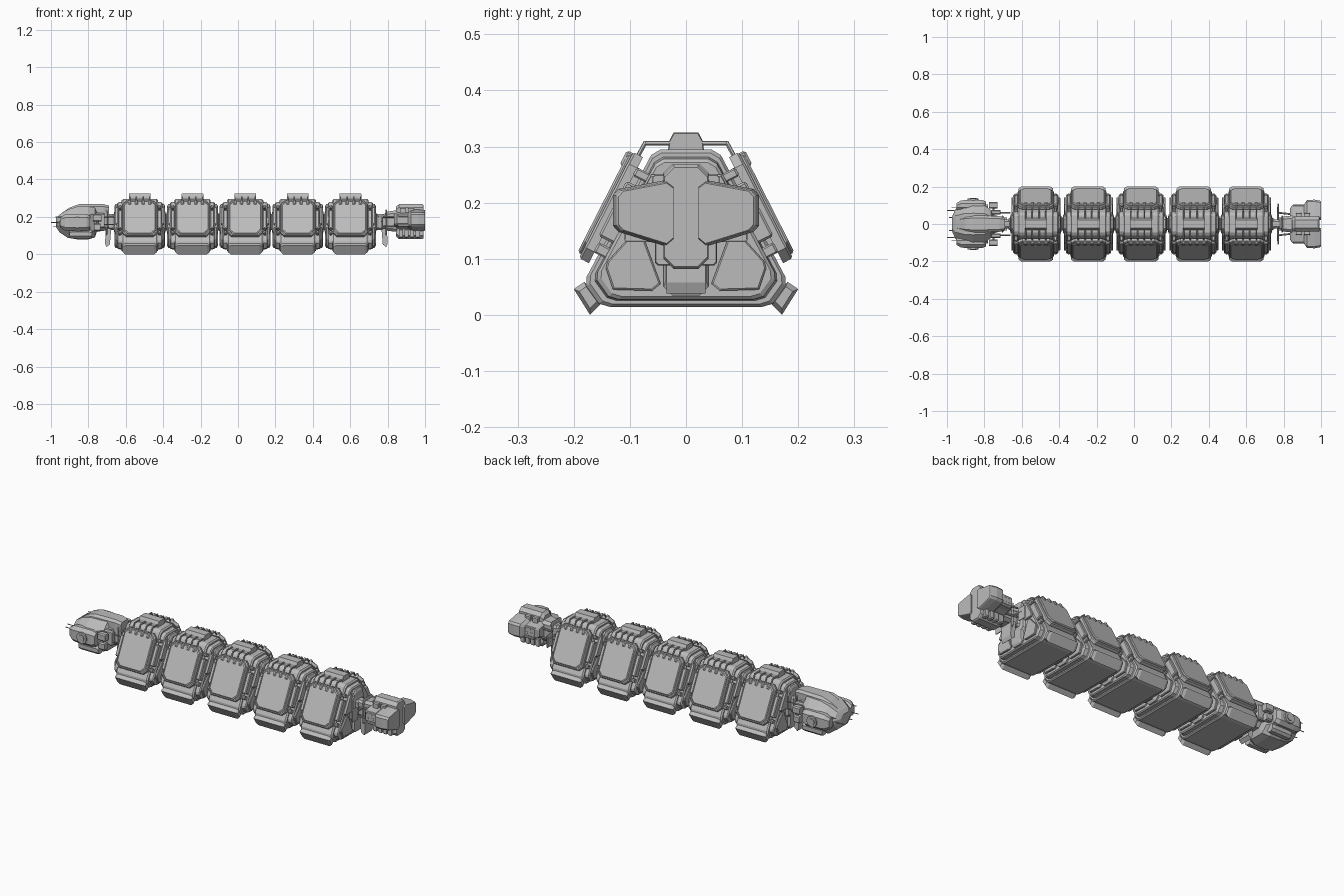
import bpy, bmesh, math
from mathutils import Vector

if "Cube" in bpy.data.objects:
    bpy.data.objects.remove(bpy.data.objects["Cube"])

grey = bpy.data.materials.new("hull grey")
grey.use_nodes = True
grey.diffuse_color = (0.5, 0.5, 0.5, 1)
grey.node_tree.nodes["Principled BSDF"].inputs["Base Color"].default_value = (0.5, 0.5, 0.5, 1)


def skin(name, shapes, mirror=False):
    """Skin each list of rings into a closed solid, optionally mirrored in y."""
    bm = bmesh.new()
    for rings in shapes:
        for side in ((1, -1) if mirror else (1,)):
            loops = [[bm.verts.new((p[0], p[1] * side, p[2])) for p in r] for r in rings]
            for a, b in zip(loops, loops[1:]):
                for i in range(len(a)):
                    j = (i + 1) % len(a)
                    bm.faces.new((a[i], a[j], b[j], b[i]))
            bm.faces.new(loops[0])
            bm.faces.new(loops[-1])
    bmesh.ops.recalc_face_normals(bm, faces=bm.faces)
    mesh = bpy.data.meshes.new(name)
    bm.to_mesh(mesh)
    bm.free()
    mesh.materials.append(grey)
    obj = bpy.data.objects.new(name, mesh)
    bpy.context.collection.objects.link(obj)
    return obj


def along_x(profile, stations, centre):
    """Rings of a (y, z) profile scaled about a centre at each (x, scale)."""
    cy, cz = centre
    return [[(x, cy + (y - cy) * s, cz + (z - cz) * s) for y, z in profile] for x, s in stations]


def octagon(a0, a1, b0, b1, c):
    return [(a0 + c, b0), (a1 - c, b0), (a1, b0 + c), (a1, b1 - c),
            (a1 - c, b1), (a0 + c, b1), (a0, b1 - c), (a0, b0 + c)]


def block(x0, x1, y0, y1, z0, z1, c=0.006):
    """Box with chamfered lengthwise edges and slightly tapered ends."""
    prof = octagon(y0, y1, z0, z1, c)
    t = min(c, (x1 - x0) / 4)
    return along_x(prof, [(x0, .92), (x0 + t, 1), (x1 - t, 1), (x1, .92)],
                   ((y0 + y1) / 2, (z0 + z1) / 2))


def slope_slab(hx, u0, u1, n0, n1, c, edge=.004, cx=0):
    """Octagonal slab lying on the sloped module side; u runs down, n outward."""
    rings = []
    for n, e in ((n0, 0), (n1 - edge, 0), (n1, edge)):
        rings.append([(x, .148 + .454 * u + .891 * n, .1985 - .891 * u + .454 * n)
                      for x, u in octagon(cx - hx + e, cx + hx - e, u0 + e, u1 - e, c)])
    return rings


def rod(p, q, r, sides=6):
    p, q = Vector(p), Vector(q)
    d = (q - p).normalized()
    a = d.orthogonal().normalized()
    b = d.cross(a)
    return [[o + r * (math.cos(t) * a + math.sin(t) * b)
             for t in [2 * math.pi * k / sides for k in range(sides)]] for o in (p, q)]


# Cargo module: main body with stepped ends
half = [(.135, .014), (.155, .02), (.178, .052), (.177, .068), (.062, .285), (.045, .295)]
body = half + [(-y, z) for y, z in reversed(half)]
steps = [(.09, 1), (.097, .96), (.097, .91), (.116, .89), (.121, .85)]
stations = [(-x, s) for x, s in reversed(steps)] + steps
parts = [skin("module_body", [along_x(body, stations, (0, .14))])]

# Side cargo panels with backing frame and a thin raised cover
parts.append(skin("side_panel", [
    slope_slab(.094, -.106, .106, -.026, -.006, .022),
    slope_slab(.086, -.098, .098, -.008, .001, .022),
    slope_slab(.07, -.085, .085, -.055, -.02, .012)], True))

# Clamps gripping the panel ends, and their short struts
clamps = []
for s in (-1, 1):
    clamps.append(slope_slab(.011, -.055, .055, -.06, -.019, .004, cx=s * .105))
    clamps.append(slope_slab(.008, -.085, -.068, -.06, -.024, .003, cx=s * .105))
    clamps.append(slope_slab(.008, .065, .085, -.06, -.024, .003, cx=s * .105))
parts.append(skin("panel_clamp", clamps, True))

# Lower corner bumpers
foot = [(.2, .046), (.181, .059), (.152, .019), (.171, .0)]
parts.append(skin("lower_bumper", [
    along_x(foot, [(-.092, .65), (-.078, 1), (.078, 1), (.092, .65)], (.172, .034)),
    along_x(foot, [(-.06, .8), (.06, .8)], (.155, .045))], True))

# Roof box and bent roof pipes
parts.append(skin("roof_box", [
    along_x([(-.033, .285), (.033, .285), (.03, .31), (.022, .325), (-.022, .325), (-.03, .31)],
            [(-.058, .95), (-.052, 1), (.052, 1), (.058, .95)], (0, .295))]))
pipes = []
for x in (-.054, -.018, .018, .054):
    pipes += [rod((x, .02, .306), (x, .074, .306), .004),
              rod((x, .072, .308), (x, .09, .275), .004),
              slope_slab(.008, -.104, -.075, -.008, .005, .003, cx=x)]
parts.append(skin("roof_pipe", pipes, True))

# End bulkhead: spine, lower hatches, upper cheeks
hatch = [(.078, .145), (.095, .145), (.14, .095), (.143, .083), (.13, .045), (.06, .043), (.045, .055)]
cheek = [(.045, .155), (.1, .155), (.108, .165), (.062, .25), (.045, .25)]
for s in (-1, 1):
    parts.append(skin("end_hatch", [
        along_x(hatch, [(s * .118, 1), (s * .128, 1), (s * .131, .93)], (.1, .09)),
        along_x(cheek, [(s * .118, 1), (s * .126, 1), (s * .129, .93)], (.07, .2))], True))
    parts.append(skin("end_spine", [
        along_x(octagon(-.04, .04, .035, .268, .015), [(s * .11, 1), (s * .13, 1), (s * .136, .9)], (0, .15)),
        along_x(octagon(-.055, .055, .1, .245, .015),
                [(s * .12, 1), (s * .134, .9), (s * .139, .6), (s * .15, .48)], (0, .172))]))

# Place five modules in a row
centres = [-.525 + .2815 * i for i in range(5)]
for part in parts:
    part.location.x = centres[0]
    for cx in centres[1:]:
        twin = part.copy()
        twin.location.x = cx
        bpy.context.collection.objects.link(twin)

# Coupling tube running through the whole train
skin("coupling_beam", [along_x(octagon(-.024, .024, .13, .215, .01), [(-.74, 1), (.84, 1)], (0, .17))])


# Command cab hull, faceted and tapered to the nose
hull = []
for x, w, z0, z1 in ((-.972, .04, .145, .195), (-.955, .08, .118, .212), (-.91, .1, .088, .24),
                     (-.86, .105, .08, .255), (-.8, .1, .08, .255), (-.765, .075, .09, .25),
                     (-.755, .05, .12, .24), (-.69, .035, .13, .23)):
    c = w * .45
    hull.append([(x, y, z) for y, z in octagon(-w, w, z0, z1, min(c, (z1 - z0) * .4))])
skin("cab_hull", [hull])

# Roof fairing, sloping down to the nose
fairing = []
for x, w, top in ((-.95, .03, .215), (-.9, .042, .25), (-.85, .046, .268), (-.72, .042, .268), (-.69, .034, .26)):
    fairing.append([(x, -w, .19), (x, w, .19), (x, w, top - .012),
                    (x, w * .7, top), (x, -w * .7, top), (x, -w, top - .012)])
skin("cab_roof_fairing", [fairing])

# Side pods with round hatches
skin("cab_side_pod", [
    along_x(octagon(.07, .128, .125, .215, .018), [(-.95, .6), (-.925, .95), (-.9, 1), (-.81, 1), (-.79, .8)], (.085, .17)),
    block(-.9, -.78, .06, .105, .085, .13, .012),
    rod((-.86, .1, .17), (-.86, .136, .17), .03, 12),
    rod((-.86, .13, .17), (-.86, .14, .17), .018, 12)], True)

# Thruster boxes behind the cab on outrigger arms
skin("cab_outrigger", [
    block(-.775, -.73, .083, .118, .175, .215),
    block(-.77, -.735, .083, .115, .125, .165),
    block(-.765, -.715, .05, .075, .14, .22),
    rod((-.752, .02, .19), (-.752, .1, .19), .006),
    rod((-.752, .1, .13), (-.752, .1, .2), .006),
    rod((-.73, .06, .2), (-.66, .06, .2), .003),
    rod((-.73, .06, .16), (-.66, .06, .16), .003)], True)

# Nose antennas
skin("nose_antenna", [
    rod((-.96, .072, .17), (-1, .072, .17), .0022),
    rod((-.96, .035, .15), (-.99, .035, .15), .0022),
    rod((-.93, .09, .2), (-.975, .09, .2), .0022)], True)

# Curved shield fins hanging at both ends of the train
for s, x0 in ((1, -.703), (-1, .792)):
    fin = [(x0, .03), (x0 + s * .018, .045), (x0 + s * .025, .13), (x0 - s * .004, .13), (x0 - s * .008, .05)]
    skin("shield_fin", [[[(x, y, z + .008) for x, z in fin] for y in (-.035, .035)],
                        block(x0 - .004, x0 + .004, -.045, .045, .1, .24, .012)])

# Engine: central column and tapered front
skin("engine_column", [
    along_x(octagon(-.04, .04, .082, .268, .018), [(.845, .85), (.86, 1), (.985, 1), (.992, .95)], (0, .17)),
    along_x(octagon(-.045, .045, .12, .235, .015), [(.775, .6), (.8, .9), (.85, 1)], (0, .175))])

# Engine wings flaring outwards to the rear
wing = [(.022, .136), (.035, .125), (.115, .15), (.124, .16), (.124, .212), (.115, .222), (.035, .237), (.022, .227)]
skin("engine_wing", [
    along_x(wing, [(.905, .75), (.925, 1.04), (.965, 1.06), (.996, 1), (1, .96)], (.022, .182)),
    along_x(wing, [(.835, .62), (.85, .8), (.925, .8)], (.022, .182))], True)

# Cooling ribs on engine flanks, belly tanks and forward struts
ribs = [block(.855, .935, .07, .104, z - .007, z + .007, .003) for z in (.155, .18, .205)]
skin("engine_rib", ribs, True)
skin("engine_tank", [block(x, x + .022, .015, .055, .088, .135, .005) for x in (.86, .89, .92, .95)]
     + [block(x, x + .03, .03, .06, .215, .25, .005) for x in (.865, .91)], True)
skin("engine_strut", [
    rod((.775, .06, .2), (.86, .05, .2), .005), rod((.775, .06, .15), (.86, .05, .15), .005),
    block(.767, .774, .06, .11, .13, .2, .003),
    rod((.77, .02, .175), (.77, .09, .175), .005)], True)
